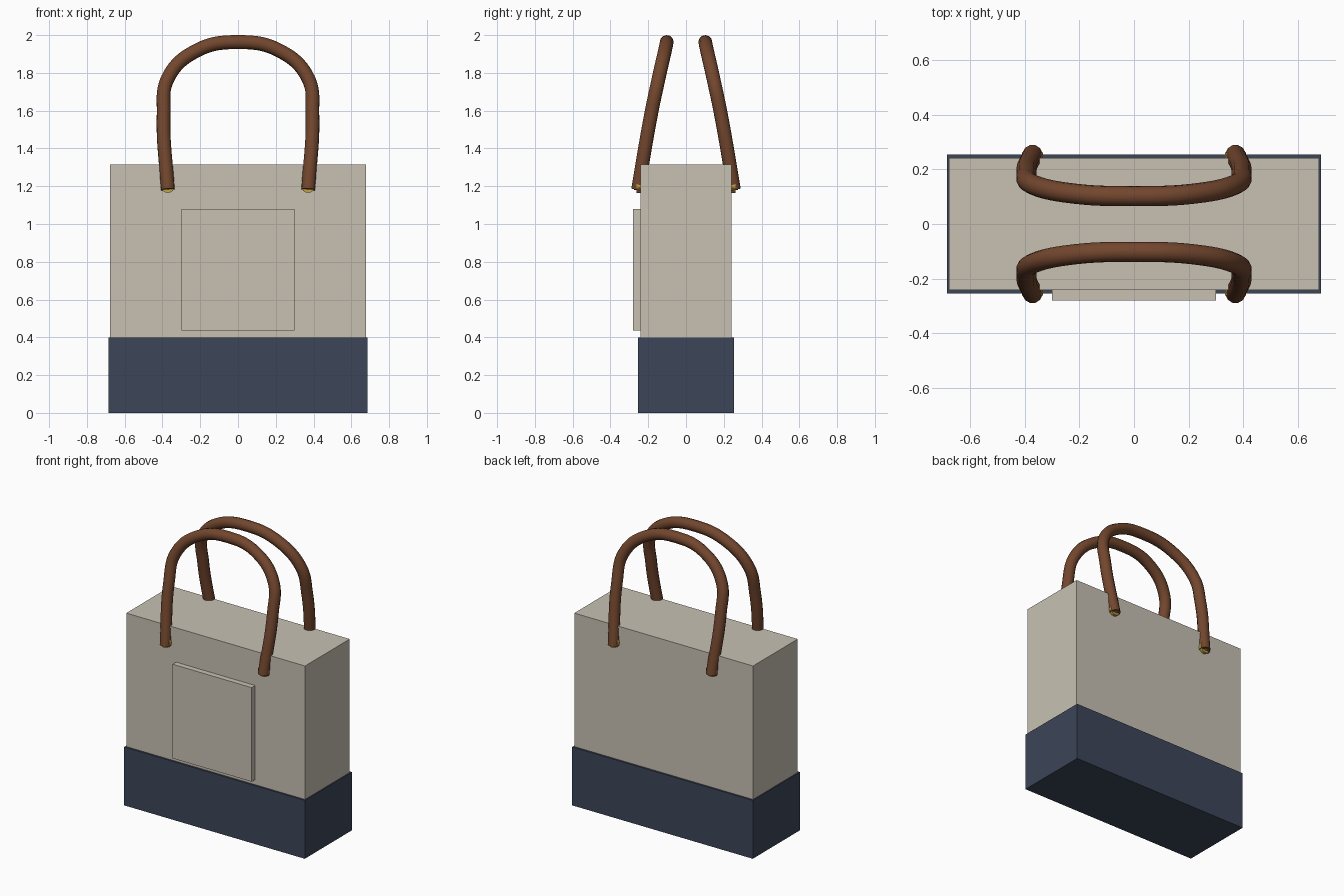
import bpy
import math

if "Cube" in bpy.data.objects:
    bpy.data.objects.remove(bpy.data.objects["Cube"], do_unlink=True)


def material(name, rgb):
    m = bpy.data.materials.new(name)
    m.use_nodes = True
    m.diffuse_color = (*rgb, 1)
    m.node_tree.nodes["Principled BSDF"].inputs["Base Color"].default_value = (*rgb, 1)
    return m


canvas = material("cream canvas", (0.58, 0.535, 0.45))
navy = material("navy canvas", (0.045, 0.06, 0.098))
leather = material("brown leather", (0.17, 0.062, 0.027))
brass = material("brass", (0.55, 0.37, 0.06))


def box(name, mat, x, y0, y1, z0, z1):
    """Box symmetric in x, with half width x."""
    bpy.ops.mesh.primitive_cube_add(size=1, location=(0, (y0 + y1) / 2, (z0 + z1) / 2))
    ob = bpy.context.object
    ob.name = name
    ob.scale = (2 * x, y1 - y0, z1 - z0)
    bpy.ops.object.transform_apply(location=False, rotation=False)
    ob.data.materials.append(mat)


def disc(name, x, y0, y1, z, radius):
    """Round brass piece lying along y."""
    bpy.ops.mesh.primitive_cylinder_add(vertices=24, radius=radius, depth=abs(y1 - y0),
                                        location=(x, (y0 + y1) / 2, z),
                                        rotation=(math.pi / 2, 0, 0))
    ob = bpy.context.object
    ob.name = name
    ob.data.materials.append(brass)
    bpy.ops.object.shade_smooth_by_angle(angle=math.radians(40))


def handle(name, side):
    """Leather tube arching over the bag and leaning inward."""
    half = [(0.372, 0.254, 1.182), (0.394, 0.185, 1.58), (0.372, 0.145, 1.77),
            (0.225, 0.112, 1.915)]
    points = [(-x, y, z) for x, y, z in half] + [(0, 0.102, 1.963)] + half[::-1]
    curve = bpy.data.curves.new(name, "CURVE")
    curve.dimensions = "3D"
    curve.bevel_depth = 0.037
    curve.bevel_resolution = 4
    curve.resolution_u = 10
    curve.use_fill_caps = True
    spline = curve.splines.new("BEZIER")
    spline.bezier_points.add(len(points) - 1)
    for p, (x, y, z) in zip(spline.bezier_points, points):
        p.co = (x, side * y, z)
        p.handle_left_type = p.handle_right_type = "AUTO"
    curve.materials.append(leather)
    ob = bpy.data.objects.new(name, curve)
    bpy.context.collection.objects.link(ob)
    bpy.ops.object.select_all(action="DESELECT")
    ob.select_set(True)
    bpy.context.view_layer.objects.active = ob
    bpy.ops.object.convert(target="MESH")
    bpy.ops.object.shade_smooth_by_angle(angle=math.radians(40))


# Bag body, dark base and front pocket
box("bag_base", navy, 0.685, -0.255, 0.255, 0, 0.4)
box("bag_body", canvas, 0.678, -0.242, 0.242, 0.39, 1.315)
box("front_pocket", canvas, 0.3, -0.28, -0.24, 0.435, 1.08)

# Handles with brass rivets at each end
for side, word in ((-1, "front"), (1, "back")):
    handle(word + "_handle", side)
    for x, hand in ((-0.372, "right"), (0.372, "left")):
        disc(f"{word}_{hand}_rivet", x, side * 0.24, side * 0.262, 1.203, 0.038)
        disc(f"{word}_{hand}_rivet_pin", x, side * 0.26, side * 0.274, 1.2, 0.02)
